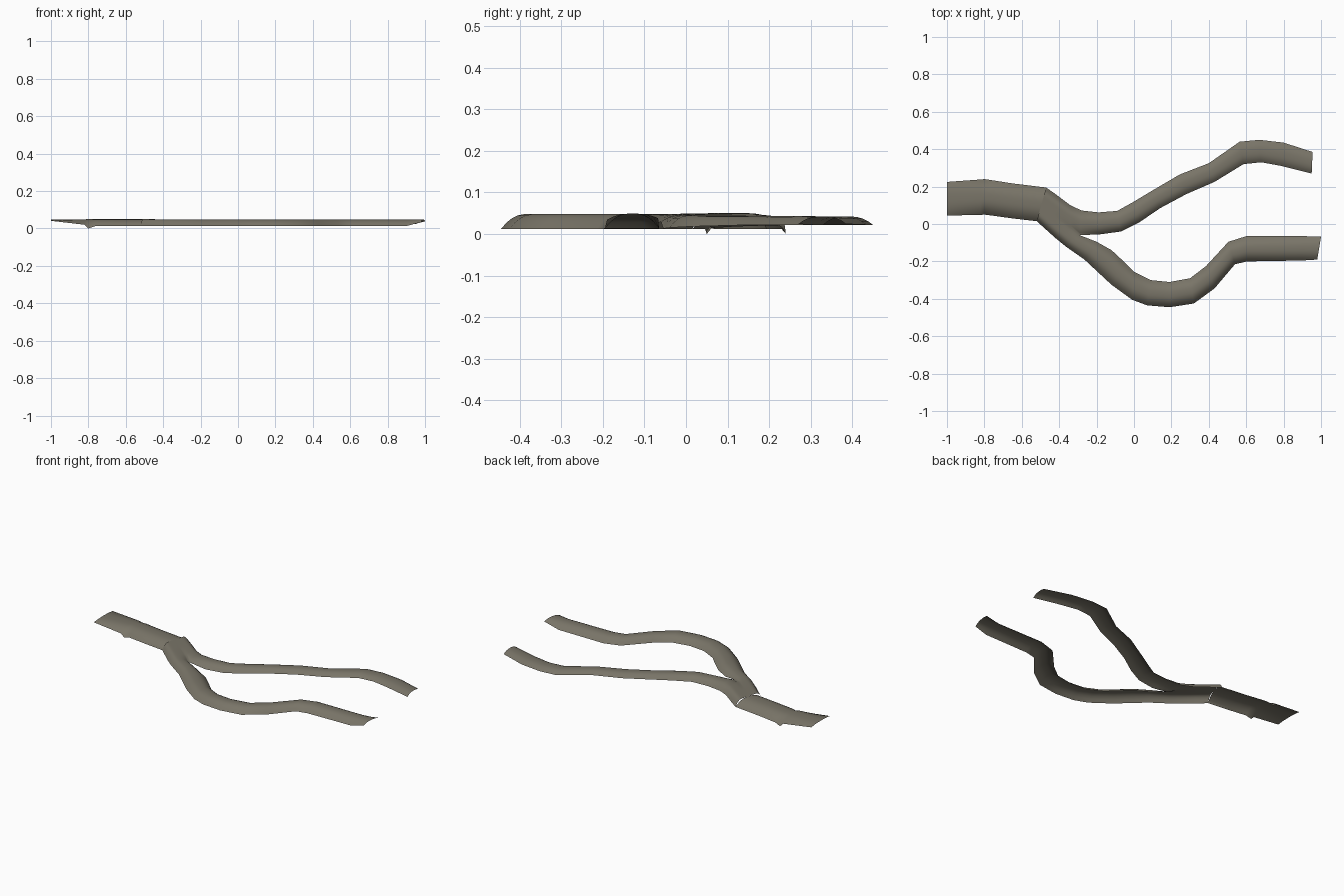
import bpy, bmesh

mat = bpy.data.materials.new("muddy stone grey")
mat.diffuse_color = (0.19, 0.175, 0.137, 1)

# Each station: left edge x, y, right edge x, y, left edge z, right edge z, crown z
TRUNK = [
    (-1.00, .225, -1.00, .045, .041, .041, .047),
    (-.82, .238, -.82, .049, .020, .020, .049),
    (-.80, .24, -.80, .05, .000, .000, .05),
    (-.765, .235, -.765, .046, .012, .012, .05),
    (-.65, .217, -.65, .030, .012, .012, .05),
    (-.47, .195, -.52, .015, .012, .012, .05),
]
# The inner edges stay at crown height along the shared seam until the fork
UPPER = [
    (-.47, .195, -.495, .105, .012, .050, .05),
    (-.42, .160, -.42, .040, .012, .049, .049),
    (-.34, .100, -.34, -.02, .012, .046, .048),
    (-.28, .072, -.29, -.06, .012, .030, .047),
    (-.19, .062, -.18, -.055, .013, .013, .046),
    (-.09, .070, -.07, -.04, .015, .015, .045),
    (0, .120, .03, .01, .018, .018, .044),
    (.10, .180, .14, .085, .02, .02, .044),
    (.245, .265, .28, .16, .022, .022, .043),
    (.40, .325, .43, .225, .022, .022, .043),
    (.565, .44, .585, .32, .022, .022, .042),
    (.67, .45, .68, .33, .022, .022, .042),
    (.80, .435, .79, .31, .022, .022, .042),
    (.955, .385, .95, .27, .024, .024, .042),
]
LOWER = [
    (-.495, .105, -.52, .015, .050, .012, .05),
    (-.42, .04, -.47, -.03, .049, .012, .049),
    (-.34, -.02, -.42, -.075, .046, .012, .048),
    (-.29, -.06, -.365, -.12, .030, .012, .048),
    (-.20, -.095, -.265, -.19, .013, .012, .048),
    (-.12, -.14, -.19, -.26, .013, .012, .048),
    (-.05, -.205, -.12, -.325, .013, .012, .048),
    (0, -.255, -.01, -.405, .013, .012, .048),
    (.09, -.30, .07, -.435, .013, .012, .048),
    (.19, -.31, .19, -.445, .013, .012, .048),
    (.30, -.29, .32, -.425, .013, .012, .048),
    (.385, -.225, .43, -.345, .013, .012, .048),
    (.505, -.095, .54, -.215, .013, .012, .048),
    (.60, -.065, .605, -.20, .013, .012, .048),
    (.90, -.065, .90, -.195, .014, .013, .048),
    (1.0, -.067, .98, -.19, .038, .034, .049),
]


def arched_ribbon(bm, stations, i0, i1, segs):
    """Open arched sheet lofted through the stations."""
    rows = []
    for lx, ly, rx, ry, lz, rz, top in stations:
        row = []
        for k in range(segs + 1):
            t = k / segs
            s = 2 * t - 1
            edge = lz if s < 0 else rz
            z = top - (top - edge) * abs(s) ** 2.6
            row.append(bm.verts.new((lx + (rx - lx) * t, ly + (ry - ly) * t, z)))
        rows.append(row)
    for a, b in zip(rows, rows[1:]):
        for k in range(segs):
            bm.faces.new((a[k], a[k + 1], b[k + 1], b[k]))


# Forked channel: trunk and two winding branches, welded at the fork
bm = bmesh.new()
for stations, segs in ((TRUNK, 16), (UPPER, 10), (LOWER, 10)):
    arched_ribbon(bm, stations, 0, 0, segs)
bmesh.ops.remove_doubles(bm, verts=bm.verts, dist=0.001)
bm.normal_update()
for f in bm.faces:
    f.smooth = True
    if f.normal.z < 0:
        f.normal_flip()

me = bpy.data.meshes.new("forked_channel")
bm.to_mesh(me)
bm.free()
me.materials.append(mat)
ob = bpy.data.objects.new("forked_channel", me)
bpy.context.collection.objects.link(ob)
